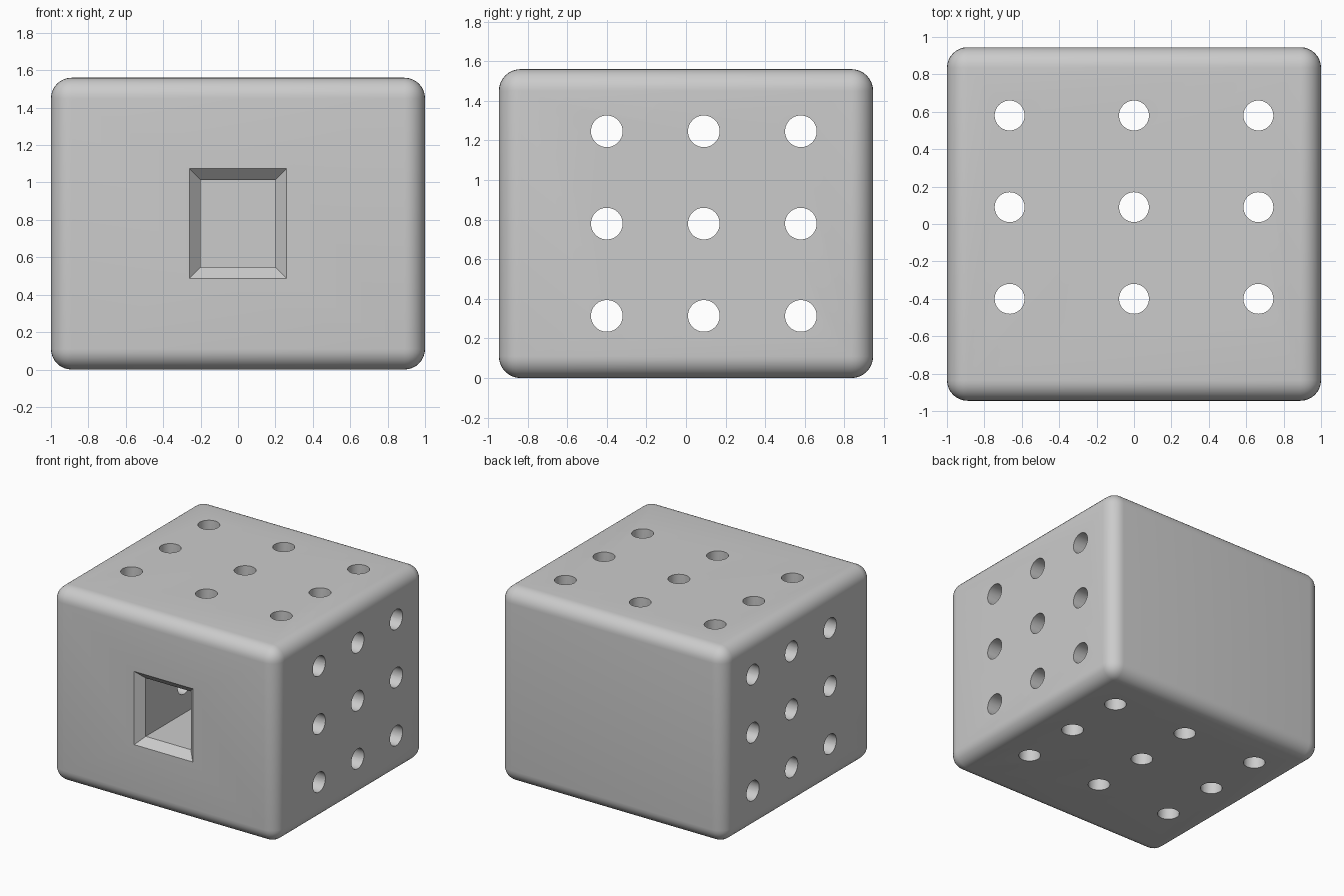
import bpy, bmesh
from math import pi
from mathutils import Matrix, Vector

if "Cube" in bpy.data.objects:
    bpy.data.objects.remove(bpy.data.objects["Cube"])

SIZE = Vector((2.0, 1.89, 1.56))
MID_Z = SIZE.z / 2
FRONT = -SIZE.y / 2
XS = (-0.665, 0, 0.665)
YS = (-0.40, 0.09, 0.58)
ZS = (MID_Z - 0.466, MID_Z, MID_Z + 0.466)


def finish(name, bm):
    bmesh.ops.recalc_face_normals(bm, faces=bm.faces)
    mesh = bpy.data.meshes.new(name)
    bm.to_mesh(mesh)
    bm.free()
    obj = bpy.data.objects.new(name, mesh)
    bpy.context.collection.objects.link(obj)
    return obj


def drill_set(name, centres, rotation):
    bm = bmesh.new()
    for c in centres:
        bmesh.ops.create_cone(bm, cap_ends=True, segments=40, radius1=0.08,
                              radius2=0.08, depth=2.4,
                              matrix=Matrix.Translation(c) @ rotation)
    return finish(name, bm)


# Rounded solid block
bm = bmesh.new()
bmesh.ops.create_cube(bm, size=1, matrix=Matrix.Translation((0, 0, MID_Z))
                      @ Matrix.Diagonal((*SIZE, 1)))
bmesh.ops.bevel(bm, geom=bm.edges[:], offset=0.11, segments=8, profile=0.5,
                affect='EDGES')
block = finish("block", bm)

# Socket cutter: chamfered mouth, straight blind passage
bm = bmesh.new()
rings = []
for y, hx, hz in ((FRONT - 0.06, 0.32, 0.354), (FRONT + 0.06, 0.20, 0.234),
                  (0.45, 0.20, 0.234)):
    rings.append([bm.verts.new((sx * hx, y, MID_Z + sz * hz))
                  for sx, sz in ((-1, -1), (1, -1), (1, 1), (-1, 1))])
bm.faces.new(rings[0])
bm.faces.new(rings[-1])
for a, b in zip(rings, rings[1:]):
    for i in range(4):
        j = (i + 1) % 4
        bm.faces.new((a[i], a[j], b[j], b[i]))
socket = finish("socket_cutter", bm)

# Through holes, vertical and sideways
vertical = drill_set("vertical_hole_cutter",
                     [(x, y, MID_Z) for x in XS for y in YS],
                     Matrix.Rotation(0.03, 4, 'Z'))
sideways = drill_set("side_hole_cutter",
                     [(0, y, z) for y in YS for z in ZS],
                     Matrix.Rotation(pi / 2, 4, 'Y') @ Matrix.Rotation(0.05, 4, 'Z'))

# Cut, then smooth the rounded surfaces
bpy.context.view_layer.objects.active = block
block.select_set(True)
for cutter in (socket, vertical, sideways):
    mod = block.modifiers.new(cutter.name, 'BOOLEAN')
    mod.operation = 'DIFFERENCE'
    mod.solver = 'EXACT'
    mod.object = cutter
    bpy.ops.object.modifier_apply(modifier=mod.name)
    bpy.data.objects.remove(cutter)
bpy.ops.object.shade_smooth_by_angle(angle=pi / 6)
